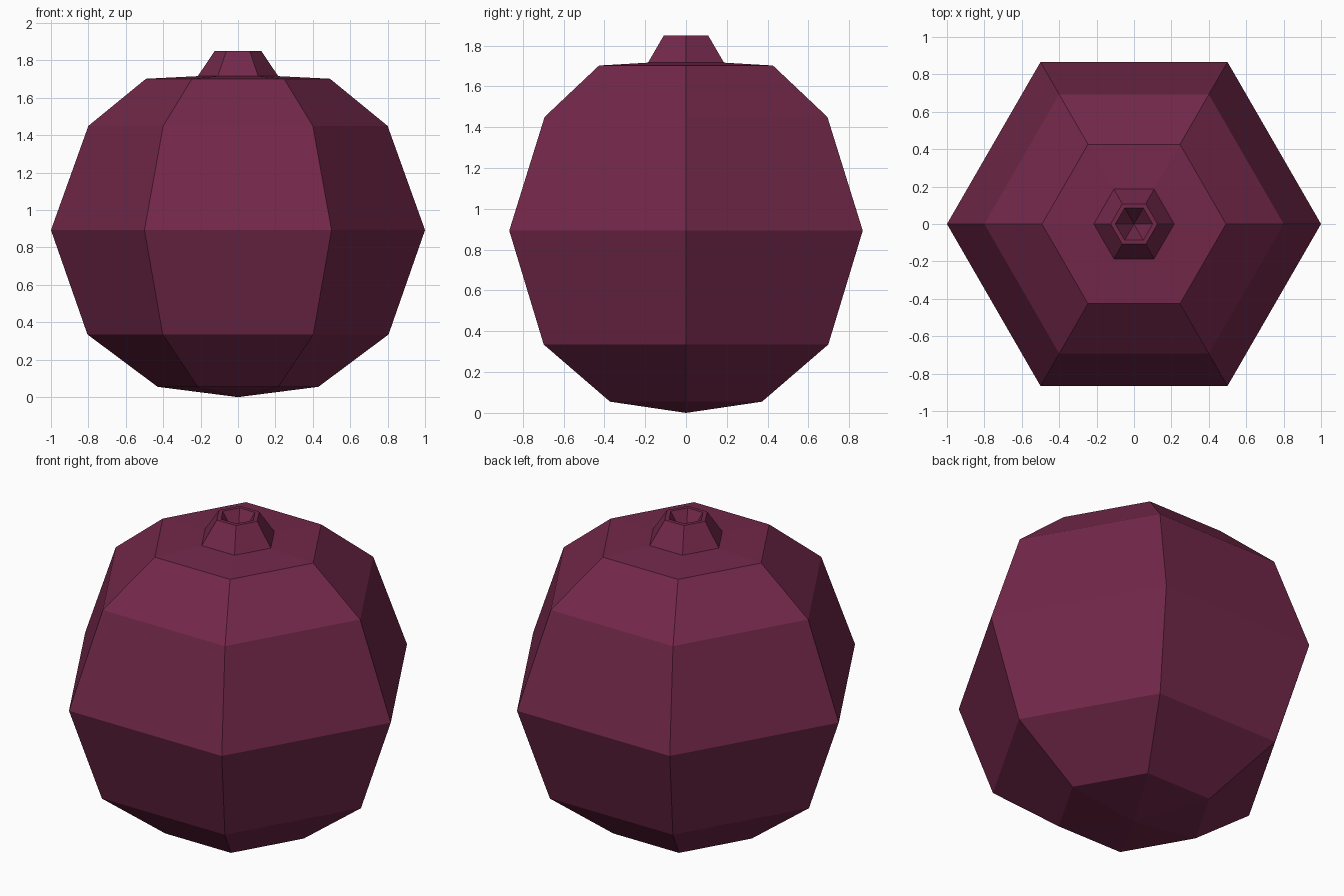
import bpy, bmesh, math

if "Cube" in bpy.data.objects:
    bpy.data.objects.remove(bpy.data.objects["Cube"])

SIDES = 6
# Half profile (radius, height) from the bottom tip, over the body and neck, into the pit
PROFILE = [(0, 0), (0.43, 0.055), (0.805, 0.335), (1.0, 0.893), (0.80, 1.45),
           (0.492, 1.702), (0.215, 1.716), (0.125, 1.85), (0.10, 1.85), (0, 1.70)]

mat = bpy.data.materials.new("dark berry")
mat.diffuse_color = (0.171, 0.0212, 0.0685, 1)
mat.use_nodes = True
mat.node_tree.nodes["Principled BSDF"].inputs["Base Color"].default_value = mat.diffuse_color


def lathe(name, profile, sides):
    """Revolve a profile whose first and last points lie on the axis."""
    bm = bmesh.new()
    rings = []
    for r, z in profile:
        if r == 0:
            rings.append([bm.verts.new((0, 0, z))] * sides)
        else:
            rings.append([bm.verts.new((r * math.cos(math.tau * i / sides),
                                        r * math.sin(math.tau * i / sides), z))
                          for i in range(sides)])
    for low, high in zip(rings, rings[1:]):
        for i in range(sides):
            j = (i + 1) % sides
            corners = list(dict.fromkeys((low[i], low[j], high[j], high[i])))
            bm.faces.new(corners)
    bmesh.ops.recalc_face_normals(bm, faces=bm.faces)
    mesh = bpy.data.meshes.new(name)
    bm.to_mesh(mesh)
    bm.free()
    mesh.materials.append(mat)
    obj = bpy.data.objects.new(name, mesh)
    bpy.context.collection.objects.link(obj)
    return obj


# Berry body with its hollow crown
lathe("berry_body", PROFILE, SIDES)
